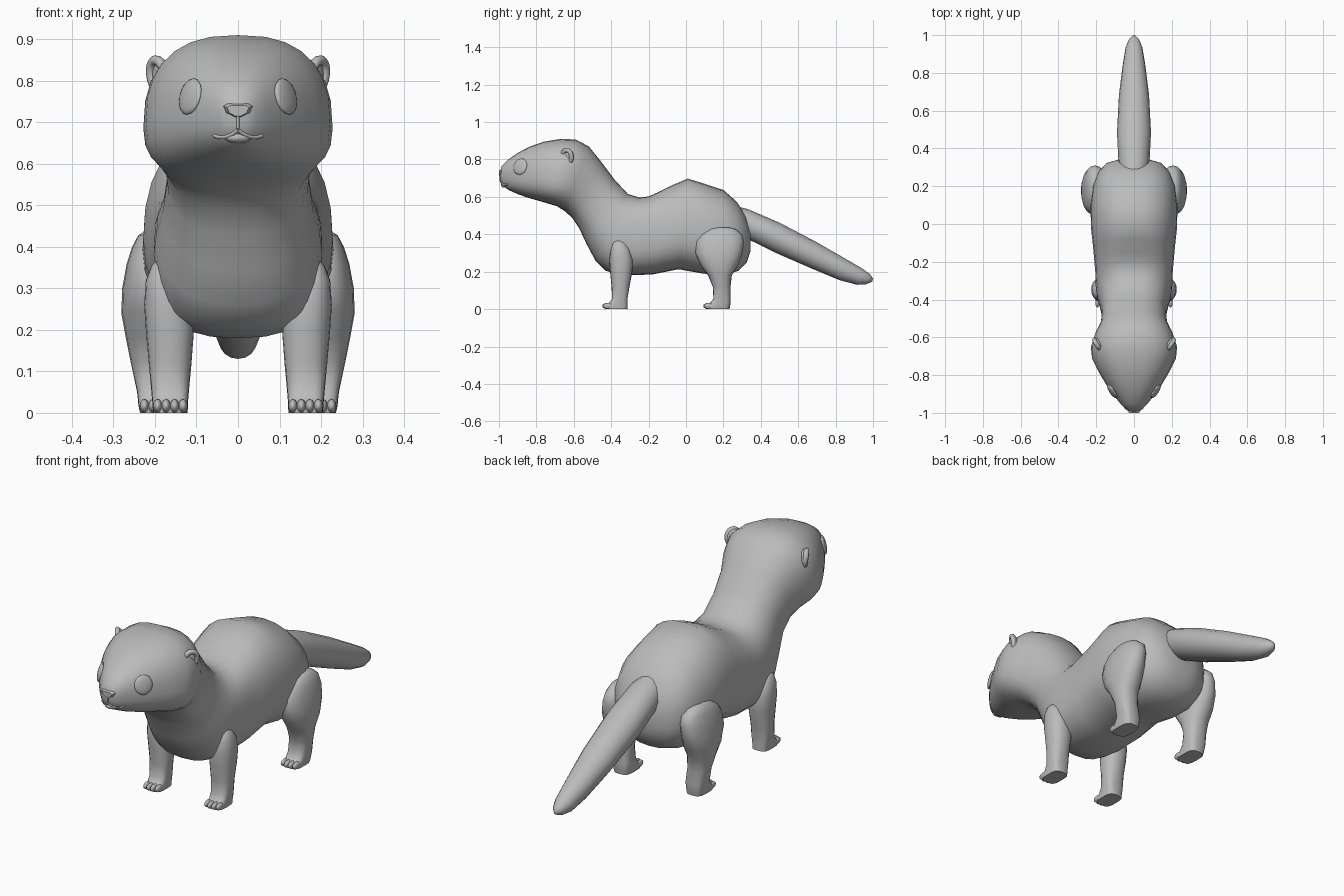
import bpy, bmesh, math
from mathutils import Vector, Matrix
from mathutils.bvhtree import BVHTree

grey = bpy.data.materials.new("plain grey fur")
grey.diffuse_color = (0.5, 0.5, 0.5, 1)


def power(v, e):
    return math.copysign(abs(v) ** e, v)


def finish(name, bm, angle=60):
    bmesh.ops.recalc_face_normals(bm, faces=bm.faces)
    me = bpy.data.meshes.new(name)
    bm.to_mesh(me)
    bm.free()
    ob = bpy.data.objects.new(name, me)
    bpy.context.collection.objects.link(ob)
    me.materials.append(grey)
    bpy.ops.object.select_all(action='DESELECT')
    ob.select_set(True)
    bpy.context.view_layer.objects.active = ob
    bpy.ops.object.shade_smooth_by_angle(angle=math.radians(angle))
    return ob


def loft(name, rings, angle=60):
    bm = bmesh.new()
    loops = [[bm.verts.new(p) for p in r] for r in rings]
    n = len(loops[0])
    for a, b in zip(loops, loops[1:]):
        for i in range(n):
            j = (i + 1) % n
            bm.faces.new((a[i], a[j], b[j], b[i]))
    bm.faces.new(loops[0])
    bm.faces.new(loops[-1])
    return finish(name, bm, angle)


def section(ty, tz, by, bz, w, m=0.5, e=0.85, n=28):
    """Upright ring from its top point, bottom point, half width and height of the widest spot."""
    top, bot = Vector((0, ty, tz)), Vector((0, by, bz))
    out = []
    for i in range(n):
        a = math.tau * i / n
        s = power(math.sin(a), e)
        f = m + s * ((1 - m) if s > 0 else m)
        p = bot.lerp(top, f)
        p.x = w * power(math.cos(a), e)
        out.append(p)
    return out


def blob(name, loc, size, rot=None):
    bm = bmesh.new()
    mat = Matrix.Translation(loc) @ (rot or Matrix()) @ Matrix.Diagonal((*size, 1))
    bmesh.ops.create_uvsphere(bm, u_segments=16, v_segments=10, radius=1, matrix=mat)
    return finish(name, bm)


def tube(name, pts, radius):
    cu = bpy.data.curves.new(name, 'CURVE')
    cu.dimensions = '3D'
    cu.bevel_depth, cu.bevel_resolution, cu.use_fill_caps = radius, 2, True
    sp = cu.splines.new('POLY')
    sp.points.add(len(pts) - 1)
    for q, p in zip(sp.points, pts):
        q.co = (*p, 1)
    ob = bpy.data.objects.new(name, cu)
    bpy.context.collection.objects.link(ob)
    cu.materials.append(grey)
    bpy.ops.object.select_all(action='DESELECT')
    ob.select_set(True)
    bpy.context.view_layer.objects.active = ob
    bpy.ops.object.convert(target='MESH')
    bpy.ops.object.shade_smooth_by_angle(angle=math.radians(60))


# head, neck and trunk in one skin
body = loft("body", [section(*r) for r in (
    (-0.995, 0.735, -0.992, 0.685, 0.022),
    (-0.985, 0.765, -0.975, 0.655, 0.045),
    (-0.95, 0.80, -0.945, 0.635, 0.075, 0.45),
    (-0.90, 0.835, -0.90, 0.615, 0.113, 0.42),
    (-0.84, 0.867, -0.85, 0.597, 0.15, 0.4),
    (-0.76, 0.895, -0.79, 0.58, 0.19, 0.4, 0.8),
    (-0.67, 0.91, -0.74, 0.565, 0.222, 0.38, 0.8),
    (-0.59, 0.907, -0.69, 0.55, 0.228, 0.38, 0.8),
    (-0.52, 0.87, -0.65, 0.525, 0.208, 0.42),
    (-0.455, 0.79, -0.61, 0.49, 0.178, 0.45),
    (-0.38, 0.69, -0.57, 0.43, 0.17),
    (-0.31, 0.615, -0.53, 0.345, 0.182),
    (-0.25, 0.597, -0.485, 0.26, 0.197),
    (-0.20, 0.602, -0.43, 0.205, 0.203, 0.45, 0.75),
    (-0.15, 0.625, -0.34, 0.18, 0.205, 0.45, 0.75),
    (-0.08, 0.66, -0.18, 0.185, 0.215, 0.42, 0.8),
    (0.01, 0.698, -0.04, 0.213, 0.228, 0.42),
    (0.10, 0.67, 0.09, 0.19, 0.23, 0.42),
    (0.20, 0.637, 0.21, 0.18, 0.218, 0.45),
    (0.27, 0.575, 0.28, 0.205, 0.19),
    (0.32, 0.50, 0.325, 0.25, 0.145),
    (0.345, 0.42, 0.345, 0.31, 0.07),
)])
surface = BVHTree.FromPolygons([v.co for v in body.data.vertices],
                               [p.vertices for p in body.data.polygons])


def on_front(x, z):
    """Point and outward direction on the front of the head."""
    p, nrm, _, _ = surface.ray_cast(Vector((x, -2, z)), Vector((0, 1, 0)))
    return p, nrm


# tail
loft("tail", [section(*r, 0.5, 1.0, 16) for r in (
    (0.27, 0.55, 0.30, 0.385, 0.07),
    (0.33, 0.535, 0.36, 0.36, 0.083),
    (0.50, 0.462, 0.47, 0.305, 0.09),
    (0.70, 0.357, 0.66, 0.222, 0.08),
    (0.86, 0.265, 0.82, 0.155, 0.06),
    (0.95, 0.212, 0.915, 0.13, 0.045),
    (0.985, 0.185, 0.965, 0.133, 0.028),
    (1.0, 0.163, 0.995, 0.146, 0.008),
)])


def leg(name, rows, side):
    rings = []
    for z, y0, y1, x0, x1 in rows:
        e = 0.6 if z < 0.06 else 0.9
        rings.append([Vector((side * ((x0 + x1) / 2 + (x1 - x0) / 2 * power(math.cos(a), e)),
                              (y0 + y1) / 2 + (y1 - y0) / 2 * power(math.sin(a), e), z))
                      for a in (math.tau * i / 20 for i in range(20))])
    loft(name, rings, 50)


# rows: height, front, back, inner, outer
front_rows = (
    (0, -0.43, -0.312, 0.122, 0.204),
    (0.018, -0.43, -0.312, 0.12, 0.206),
    (0.032, -0.412, -0.312, 0.12, 0.207),
    (0.055, -0.395, -0.313, 0.118, 0.209),
    (0.12, -0.398, -0.302, 0.112, 0.215),
    (0.20, -0.406, -0.287, 0.106, 0.222),
    (0.26, -0.41, -0.284, 0.115, 0.226),
    (0.32, -0.402, -0.30, 0.14, 0.222),
    (0.355, -0.39, -0.325, 0.16, 0.208),
    (0.372, -0.372, -0.345, 0.175, 0.192),
)
back_rows = (
    (0, 0.11, 0.233, 0.152, 0.236),
    (0.018, 0.11, 0.236, 0.15, 0.24),
    (0.032, 0.128, 0.238, 0.15, 0.241),
    (0.055, 0.147, 0.238, 0.15, 0.244),
    (0.12, 0.143, 0.238, 0.152, 0.258),
    (0.18, 0.118, 0.245, 0.15, 0.27),
    (0.24, 0.075, 0.28, 0.145, 0.281),
    (0.30, 0.05, 0.302, 0.145, 0.279),
    (0.36, 0.052, 0.31, 0.145, 0.268),
    (0.40, 0.075, 0.30, 0.15, 0.255),
    (0.428, 0.125, 0.265, 0.17, 0.24),
    (0.437, 0.17, 0.225, 0.19, 0.225),
)

for side, tag in ((-1, "right"), (1, "left")):
    # legs and toes
    for part, rows in (("front", front_rows), ("back", back_rows)):
        leg(f"{part}_leg_{tag}", rows, side)
        _, y0, _, x0, x1 = rows[0]
        step = (x1 - x0) / 4
        for i in range(4):
            reach = 0.006 if i in (1, 2) else 0
            blob(f"{part}_toe_{i + 1}_{tag}", (side * (x0 + step * (i + 0.5)), y0 + 0.016 - reach, 0.0165),
                 (step * 0.54, 0.028, 0.0165))

    # eye, a shallow dome lying on the head
    p, nrm = on_front(side * 0.115, 0.762)
    blob(f"eye_{tag}", p, (0.043, 0.045, 0.012), nrm.to_track_quat('Z', 'Y').to_matrix().to_4x4())

    # ear, a thin dish with an open curled rim
    u, v = Vector((side * 0.55, 0.83, 0)), Vector((side * 0.15, 0, 0.99))
    out = Vector((side * 0.83, -0.55, 0))
    centre = Vector((side * 0.192, -0.638, 0.812))
    blob(f"ear_dish_{tag}", centre - out * 0.008, (0.036, 0.042, 0.014),
         out.to_track_quat('Z', 'Y').to_matrix().to_4x4())
    arc = [math.radians(-110 + 275 * i / 18) for i in range(19)]
    tube(f"ear_rim_{tag}", [centre + u * 0.031 * math.cos(a) + v * 0.038 * math.sin(a) for a in arc], 0.012)

    # upper lip, curving up to the corner of the mouth
    lip = [on_front(side * x, z)[0] for x, z in
           ((0, 0.682), (0.012, 0.672), (0.028, 0.665), (0.045, 0.664), (0.058, 0.668))]
    tube(f"lip_{tag}", lip, 0.005)

# nose: a wide wedge with a narrow groove beneath
loft("nose", [[Vector((x * s, y, 0.726 + (z - 0.726) * s)) for x, z in
               ((-0.035, 0.739), (-0.025, 0.745), (0.025, 0.745), (0.035, 0.739),
                (0.028, 0.722), (0.010, 0.712), (-0.010, 0.712), (-0.028, 0.722))]
              for y, s in ((-0.965, 1.0), (-0.99, 1.0), (-1.0, 0.75))], 50)
tube("nose_groove", [Vector((0, -0.994, 0.715)), Vector((0, -0.992, 0.685))], 0.004)
blob("chin", (0, -0.968, 0.663), (0.032, 0.022, 0.014))
